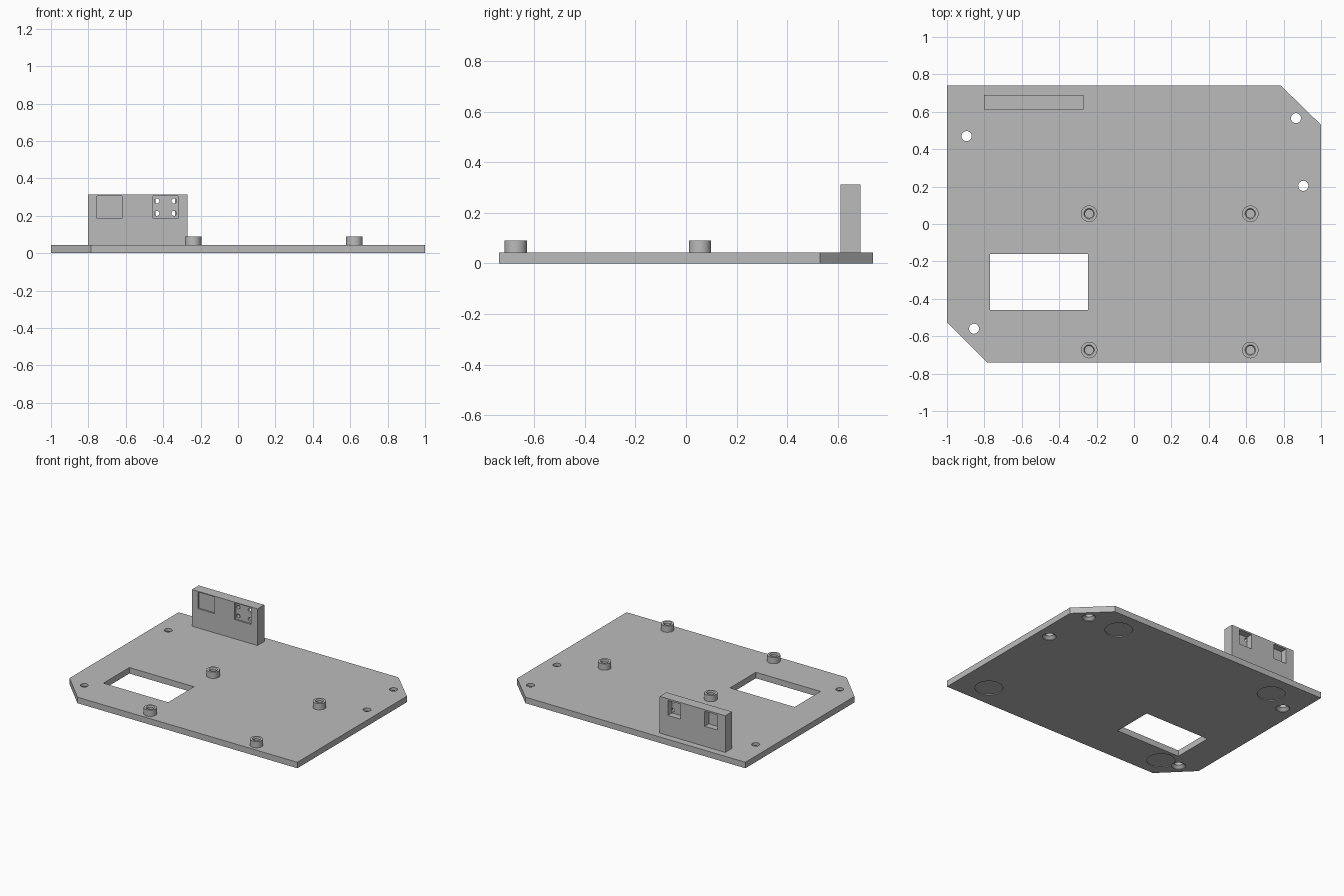
import bpy, bmesh

if "Cube" in bpy.data.objects:
    bpy.data.objects.remove(bpy.data.objects["Cube"])

grey = bpy.data.materials.new("plain grey")
grey.diffuse_color = (0.5, 0.5, 0.5, 1)
grey.use_nodes = True
grey.node_tree.nodes["Principled BSDF"].inputs["Base Color"].default_value = grey.diffuse_color
T = 0.044  # plate thickness


def finish(name, bm):
    bmesh.ops.recalc_face_normals(bm, faces=bm.faces[:])
    me = bpy.data.meshes.new(name)
    bm.to_mesh(me)
    bm.free()
    me.materials.append(grey)
    ob = bpy.data.objects.new(name, me)
    bpy.context.collection.objects.link(ob)
    return ob


def prism(name, outline, z0, z1):
    bm = bmesh.new()
    lo = [bm.verts.new((x, y, z0)) for x, y in outline]
    hi = [bm.verts.new((x, y, z1)) for x, y in outline]
    bm.faces.new(lo)
    bm.faces.new(hi)
    n = len(lo)
    for i in range(n):
        j = (i + 1) % n
        bm.faces.new((lo[i], lo[j], hi[j], hi[i]))
    return finish(name, bm)


def box(name, x0, x1, y0, y1, z0, z1):
    return prism(name, [(x0, y0), (x1, y0), (x1, y1), (x0, y1)], z0, z1)


def lathe(name, profile, x, y, seg=32):
    """Spin a closed (radius, z) profile; radius 0 marks the axis."""
    bm = bmesh.new()
    vs = [bm.verts.new((r, 0, z)) for r, z in profile]
    edges = [bm.edges.new((vs[i], vs[(i + 1) % len(vs)])) for i in range(len(vs))
             if profile[i][0] + profile[(i + 1) % len(vs)][0] > 0]
    bmesh.ops.spin(bm, geom=vs + edges, cent=(0, 0, 0), axis=(0, 0, 1),
                   angle=6.283185307, steps=seg)
    bmesh.ops.remove_doubles(bm, verts=bm.verts[:], dist=1e-5)
    bmesh.ops.translate(bm, verts=bm.verts[:], vec=(x, y, 0))
    return finish(name, bm)


def cut(ob, cutters):
    for c in cutters:
        m = ob.modifiers.new("cut", 'BOOLEAN')
        m.operation, m.solver, m.object = 'DIFFERENCE', 'EXACT', c
        bpy.context.view_layer.objects.active = ob
        bpy.ops.object.modifier_apply(modifier=m.name)
        bpy.data.objects.remove(c)


def smooth(ob):
    bpy.ops.object.select_all(action='DESELECT')
    ob.select_set(True)
    bpy.context.view_layer.objects.active = ob
    bpy.ops.object.shade_smooth_by_angle(angle=0.5)


# base plate with two clipped corners
plate = prism("base_plate", [(-1, 0.74), (-1, -0.525), (-0.785, -0.74), (1, -0.74),
                             (1, 0.53), (0.785, 0.74)], 0, T)
cutters = [box("window_cutter", -0.77, -0.245, -0.46, -0.16, -0.1, 0.2)]
# screw holes, countersunk from below
for x, y in [(-0.895, 0.47), (0.866, 0.566), (0.905, 0.204), (-0.855, -0.56)]:
    cutters.append(lathe("screw_cutter", [(0, -0.01), (0.046, -0.01), (0.046, 0.004),
                                          (0.027, 0.022), (0.027, 0.1), (0, 0.1)], x, y))
# shallow round recesses for feet
for x, y in [(0.61, 0.57), (0.775, -0.575), (-0.71, 0.57), (-0.72, -0.58)]:
    cutters.append(lathe("foot_cutter", [(0, -0.01), (0.093, -0.01), (0.093, 0.006),
                                         (0, 0.006)], x, y, 48))
cut(plate, cutters)
smooth(plate)

# hollow standoffs with a chamfered mouth
for x in (-0.24, 0.622):
    for y in (0.055, -0.674):
        smooth(lathe("standoff", [(0, T - 0.002), (0.044, T - 0.002), (0.044, 0.09),
                                  (0.028, 0.09), (0.022, 0.082), (0.022, T + 0.002),
                                  (0, T + 0.002)], x, y))

# upright bracket with sockets on both faces joined by pin holes
wall = box("upright_bracket", -0.802, -0.27, 0.612, 0.69, T - 0.001, 0.313)
cutters = []
for cx in (-0.687, -0.388):
    cz = 0.246
    cutters.append(box("front_socket_cutter", cx - 0.067, cx + 0.067, 0.5, 0.624,
                       cz - 0.061, cz + 0.061))
    cutters.append(box("rear_socket_cutter", cx - 0.052, cx + 0.052, 0.642, 0.8,
                       cz - 0.055, cz + 0.055))
    for sx in (-1, 1):
        for sz in (-1, 1):
            bm = bmesh.new()
            bmesh.ops.create_cone(bm, cap_ends=True, segments=20, radius1=0.0135,
                                  radius2=0.0135, depth=0.036)
            for v in bm.verts:  # lay the pin along y
                v.co = (cx + sx * 0.046 + v.co.x, 0.632 + v.co.z, cz + sz * 0.033 + v.co.y)
            cutters.append(finish("pin_cutter", bm))
cut(wall, cutters)
smooth(wall)
